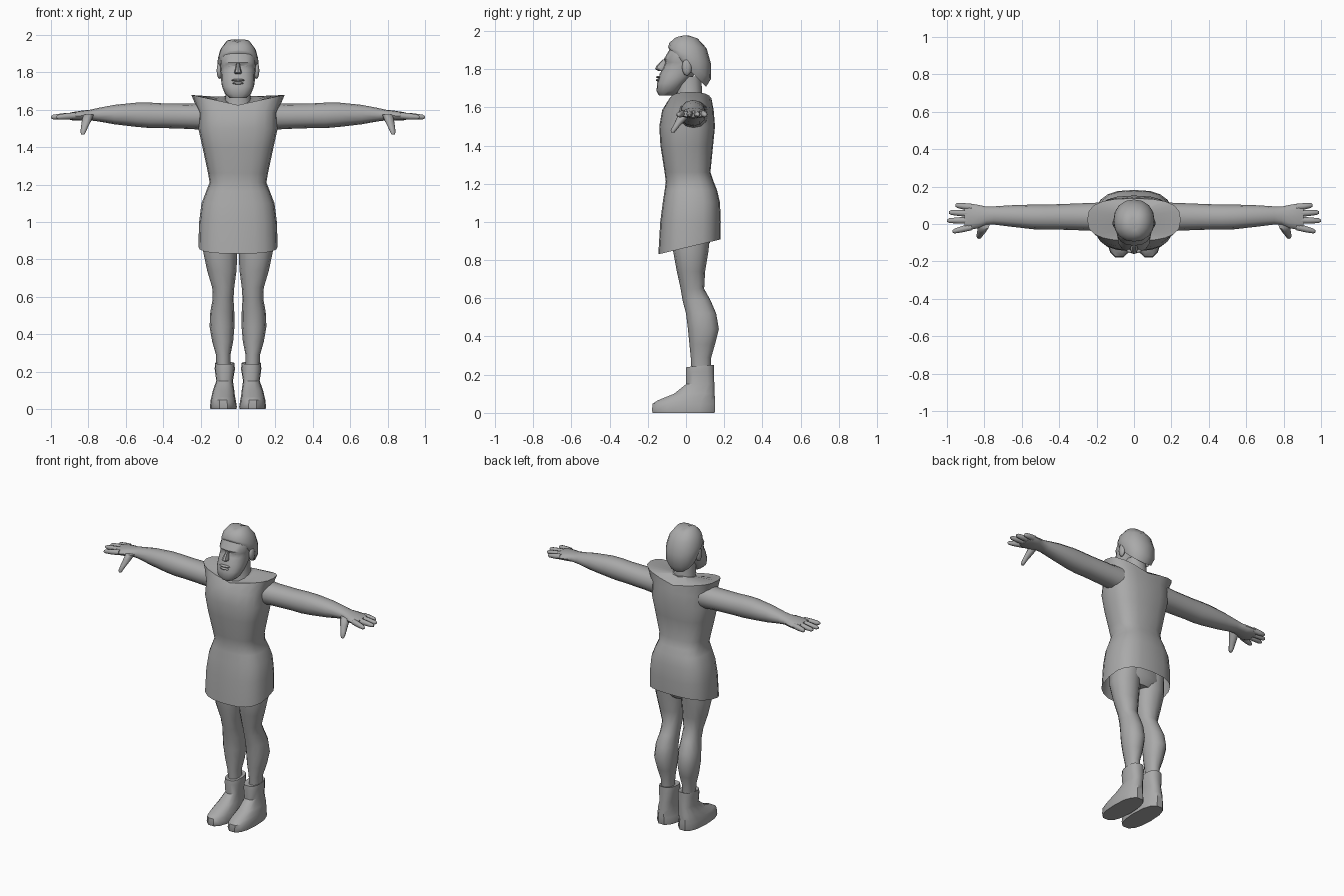
import bpy, bmesh, math
from mathutils import Vector, Matrix

grey = bpy.data.materials.new("plain grey")
grey.diffuse_color = (0.4, 0.4, 0.4, 1)


def finish(name, bm, mirror=False, angle=40):
    """Turn a bmesh into a smooth-shaded object, optionally mirrored in x."""
    bmesh.ops.recalc_face_normals(bm, faces=bm.faces)
    me = bpy.data.meshes.new(name)
    bm.to_mesh(me)
    bm.free()
    me.materials.append(grey)
    ob = bpy.data.objects.new(name, me)
    bpy.context.collection.objects.link(ob)
    if mirror:
        ob.modifiers.new("mirror", "MIRROR").use_mirror_merge = False
    bpy.ops.object.select_all(action='DESELECT')
    ob.select_set(True)
    bpy.context.view_layer.objects.active = ob
    bpy.ops.object.shade_smooth_by_angle(angle=math.radians(angle))
    return ob


def loft(name, rings, axis="z", e=2.2, n=16, caps=(True, True), mirror=False, angle=40):
    """Skin rings (t, a0, a1, b0, b1, tilt by b, crown by |a|) along the axis."""
    bm = bmesh.new()
    loops = []
    for r in rings:
        t, a0, a1, b0, b1 = r[:5]
        tilt, crown = (tuple(r[5:]) + (0, 0))[:2]
        loop = []
        for i in range(n):
            q = 2 * math.pi * i / n
            c, s = math.cos(q), math.sin(q)
            a = (a0 + a1) / 2 + (a1 - a0) / 2 * math.copysign(abs(c) ** (2 / e), c)
            b = (b0 + b1) / 2 + (b1 - b0) / 2 * math.copysign(abs(s) ** (2 / e), s)
            h = t + tilt * b + crown * abs(a)
            loop.append(bm.verts.new((a, b, h) if axis == "z" else (h, a, b)))
        loops.append(loop)
    for p, q in zip(loops, loops[1:]):
        for i in range(n):
            j = (i + 1) % n
            bm.faces.new((p[i], p[j], q[j], q[i]))
    for use, loop in zip(caps, (loops[0], loops[-1])):
        if use:
            bm.faces.new(loop)
    return finish(name, bm, mirror, angle)


def sym(t, hw, b0, b1, *rest):
    return (t, -hw, hw, b0, b1, *rest)


def ball(name, centre, size, mirror=False):
    bm = bmesh.new()
    bmesh.ops.create_uvsphere(bm, u_segments=10, v_segments=6, radius=1,
                              matrix=Matrix.Translation(centre) @ Matrix.Diagonal((*size, 1)))
    return finish(name, bm, mirror, 60)


# Sleeveless tunic with open slanted hem and flared shoulders
loft("tunic", [
    sym(0.865, 0.212, -0.145, 0.18, 0.24),
    sym(1.0, 0.208, -0.135, 0.182),
    sym(1.1, 0.195, -0.122, 0.178),
    sym(1.165, 0.17, -0.112, 0.163),
    sym(1.21, 0.152, -0.106, 0.145),
    sym(1.26, 0.16, -0.112, 0.128),
    sym(1.4, 0.19, -0.134, 0.142),
    sym(1.5, 0.212, -0.14, 0.152),
    sym(1.585, 0.21, -0.125, 0.145),
    sym(1.625, 0.25, -0.09, 0.137, 0, 0.22),
    sym(1.638, 0.088, -0.065, 0.088, 0.3, 0.2),
], e=2.7, n=20, caps=(False, True))

# Hips hidden under the tunic
loft("hips", [
    sym(0.85, 0.1, -0.05, 0.1),
    sym(0.9, 0.18, -0.08, 0.13),
    sym(1.08, 0.16, -0.08, 0.13),
])

# Legs
loft("leg", [
    (0.2, 0.04, 0.115, 0.03, 0.13),
    (0.29, 0.04, 0.118, 0.025, 0.132),
    (0.36, 0.026, 0.138, 0.018, 0.152),
    (0.44, 0.019, 0.152, 0.01, 0.172),
    (0.52, 0.02, 0.148, 0.0, 0.158),
    (0.59, 0.024, 0.135, -0.018, 0.128),
    (0.65, 0.02, 0.138, -0.028, 0.095),
    (0.74, 0.008, 0.165, -0.048, 0.1),
    (0.85, 0.003, 0.188, -0.068, 0.118),
    (0.98, 0.003, 0.18, -0.07, 0.13),
], n=12, mirror=True)

# Ankle boots
loft("boot", [
    (0.0, 0.008, 0.148, -0.178, 0.153),
    (0.012, 0.006, 0.15, -0.182, 0.156),
    (0.048, 0.012, 0.146, -0.178, 0.156),
    (0.066, 0.016, 0.142, -0.15, 0.155),
    (0.1, 0.02, 0.134, -0.065, 0.152),
    (0.15, 0.027, 0.116, -0.002, 0.15),
    (0.215, 0.016, 0.125, -0.002, 0.147),
    (0.24, 0.02, 0.122, 0.0, 0.147, 0.08),
    (0.235, 0.04, 0.115, 0.03, 0.13, 0.08),
], e=2.5, n=14, mirror=True)

# Arm and palm
loft("arm", [
    (0.17, -0.04, 0.115, 1.49, 1.64),
    (0.25, -0.035, 0.112, 1.497, 1.632),
    (0.4, -0.03, 0.106, 1.502, 1.634),
    (0.47, -0.03, 0.104, 1.502, 1.638),
    (0.54, -0.028, 0.104, 1.508, 1.638),
    (0.66, -0.014, 0.1, 1.522, 1.626),
    (0.75, -0.003, 0.094, 1.538, 1.609),
    (0.79, -0.004, 0.093, 1.543, 1.6),
    (0.83, -0.022, 0.102, 1.541, 1.596),
    (0.88, -0.032, 0.11, 1.542, 1.588),
    (0.905, -0.025, 0.102, 1.548, 1.582),
], axis="x", n=12, mirror=True)

# Fingers: start y, tip x, tip y
for label, y0, x1, y1 in (("index", -0.016, 0.97, -0.04), ("middle", 0.02, 1.0, 0.018),
                          ("ring", 0.056, 0.99, 0.062), ("little", 0.09, 0.955, 0.1)):
    rings = []
    for f, r in ((0, 0.018), (0.5, 0.017), (0.9, 0.013), (1, 0.006)):
        x, y, z = 0.87 + f * (x1 - 0.87), y0 + f * (y1 - y0), 1.568 - 0.008 * f
        rings.append((x, y - r, y + r, z - r, z + r))
    loft(label + "_finger", rings, axis="x", n=8, mirror=True, angle=60)
loft("thumb", [
    (1.575, 0.77, 0.83, -0.03, 0.03),
    (1.54, 0.785, 0.835, -0.05, 0.005),
    (1.505, 0.803, 0.84, -0.067, -0.03),
    (1.48, 0.814, 0.842, -0.08, -0.05),
    (1.468, 0.82, 0.838, -0.078, -0.06),
], n=8, mirror=True, angle=60)

# Neck
loft("neck", [
    sym(1.6, 0.085, -0.06, 0.095),
    sym(1.66, 0.068, -0.05, 0.085),
    sym(1.76, 0.064, -0.06, 0.08),
], n=12)

# Bearded face
loft("face", [
    sym(1.662, 0.042, -0.142, -0.06),
    sym(1.685, 0.07, -0.154, -0.035),
    sym(1.725, 0.086, -0.152, 0.0),
    sym(1.755, 0.09, -0.142, 0.03),
    sym(1.775, 0.09, -0.138, 0.05),
    sym(1.81, 0.093, -0.118, 0.08),
    sym(1.835, 0.095, -0.108, 0.08),
    sym(1.852, 0.097, -0.116, 0.08),
    sym(1.9, 0.092, -0.088, 0.08),
    sym(1.945, 0.06, -0.06, 0.06),
], e=2.4, n=16)

# Hair cap, slanting from forehead down to the nape, parted on top
loft("hair", [
    sym(1.812, 0.098, -0.084, 0.105, -1.0),
    sym(1.845, 0.11, -0.094, 0.13, -0.75),
    sym(1.88, 0.108, -0.093, 0.131, -0.4),
    sym(1.925, 0.094, -0.087, 0.108, -0.15),
    sym(1.958, 0.058, -0.058, 0.065, -0.05, 0.22),
    sym(1.964, 0.026, -0.03, 0.03, 0, 0.5),
], n=16, angle=50)

# Nose
loft("nose", [
    sym(1.79, 0.016, -0.145, -0.1),
    sym(1.8, 0.021, -0.162, -0.1),
    sym(1.815, 0.015, -0.156, -0.1),
    sym(1.85, 0.008, -0.122, -0.1),
], n=8)

# Eyes, lips and ears
ball("eye", (0.037, -0.094, 1.834), (0.016, 0.01, 0.009), True)
ball("upper_lip", (0, -0.143, 1.758), (0.038, 0.014, 0.007))
ball("lower_lip", (0, -0.146, 1.742), (0.032, 0.012, 0.007))
ball("ear", (0.1, 0.005, 1.81), (0.015, 0.026, 0.045), True)
